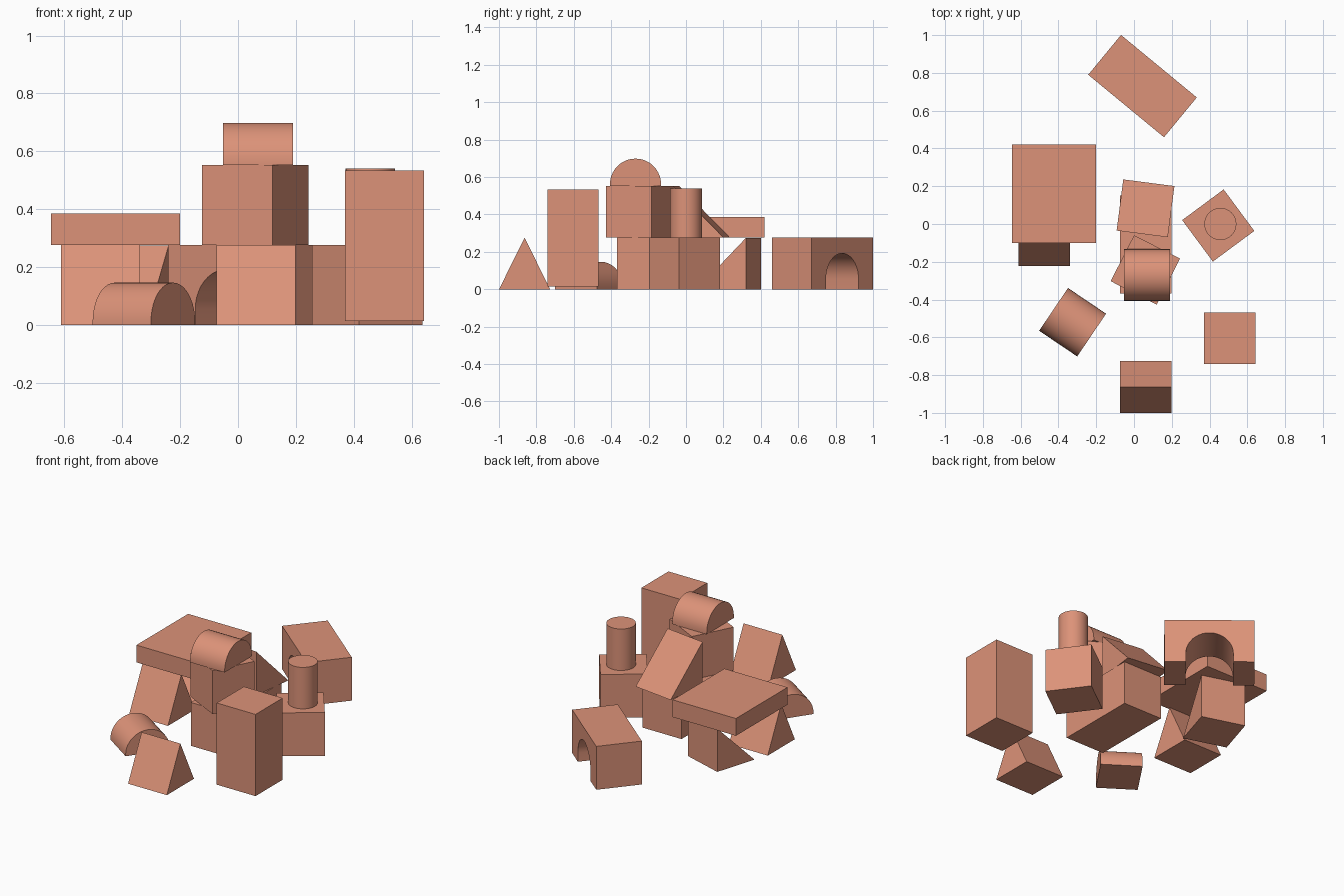
import bpy, bmesh
from math import pi, cos, sin, radians

if "Cube" in bpy.data.objects:
    bpy.data.objects.remove(bpy.data.objects["Cube"])

U = 0.273          # unit block side
L = 0.52           # double block length

mat = bpy.data.materials.new("painted_wood")
mat.diffuse_color = (0.72, 0.29, 0.19, 1)
mat.use_nodes = True
mat.node_tree.nodes["Principled BSDF"].inputs["Base Color"].default_value = mat.diffuse_color


def block(name, profile, depth, loc, angle=0.0):
    """Extrude a (y, z) profile along local x, then turn and place it."""
    bm = bmesh.new()
    face = bm.faces.new([bm.verts.new((-depth / 2, y, z)) for y, z in profile])
    out = bmesh.ops.extrude_face_region(bm, geom=[face])["geom"]
    bmesh.ops.translate(bm, vec=(depth, 0, 0),
                        verts=[v for v in out if isinstance(v, bmesh.types.BMVert)])
    bmesh.ops.recalc_face_normals(bm, faces=bm.faces)
    me = bpy.data.meshes.new(name)
    bm.to_mesh(me)
    bm.free()
    me.materials.append(mat)
    ob = bpy.data.objects.new(name, me)
    ob.location = loc
    ob.rotation_euler.z = radians(angle)
    bpy.context.collection.objects.link(ob)
    return ob


def rect(w, h):
    return [(-w / 2, 0), (w / 2, 0), (w / 2, h), (-w / 2, h)]


def arc(r, z, n=20):
    """Half circle from +y to -y, raised to height z."""
    return [(r * cos(pi * i / n), z + r * sin(pi * i / n)) for i in range(n + 1)]


def smooth(ob):
    bpy.ops.object.select_all(action='DESELECT')
    ob.select_set(True)
    bpy.context.view_layer.objects.active = ob
    bpy.ops.object.shade_smooth_by_angle(angle=radians(30))


h = U / 2
gable = [(-h, 0), (h, 0), (0, 0.276)]
half_round = [(-h, 0), (h, 0)] + arc(h, 0.01)

# Box-shaped blocks
block("centre_block", rect(L, 0.276), U, (0.062, -0.108, 0))
block("upper_cube", rect(U, 0.276), U, (0.06, -0.243, 0.276), -27)
block("pedestal_cube", rect(U, 0.276), U, (0.446, -0.008, 0), 36.5)
block("tall_block", rect(U, L), U, (0.506, -0.605, 0.014))
block("flat_slab", rect(L, 0.11), 0.445, (-0.423, 0.16, 0.276))

# Gable prisms
block("front_prism", gable, U, (0.062, -0.863, 0))
block("slab_prism", gable, U, (-0.475, -0.085, 0))

# Right-angled wedges
block("slab_wedge", [(-h, 0), (h, 0), (h, 0.275)], U, (-0.41, 0.23, 0), -17)
block("upper_wedge", [(-h, 0), (h, 0), (-h, 0.276)], U, (0.061, 0.083, 0.276), -7.4)

# Half-round blocks
smooth(block("top_half_round", half_round, 0.243, (0.069, -0.27, 0.552)))
smooth(block("floor_half_round", half_round, 0.243, (-0.325, -0.52, 0), -34))

# Arch block with a round-topped opening
R = 0.137
arch = ([(R, 0), (L / 2, 0), (L / 2, 0.276), (-L / 2, 0.276), (-L / 2, 0), (-R, 0)]
        + arc(R, 0.055)[::-1])
smooth(block("arch_block", arch, U, (0.045, 0.73, 0), 50.5))

# Upright cylinder on the pedestal
bpy.ops.mesh.primitive_cylinder_add(vertices=40, radius=0.085, depth=0.264,
                                    location=(0.457, 0, 0.276 + 0.132))
peg = bpy.context.object
peg.name = "upright_cylinder"
peg.data.materials.append(mat)
smooth(peg)
